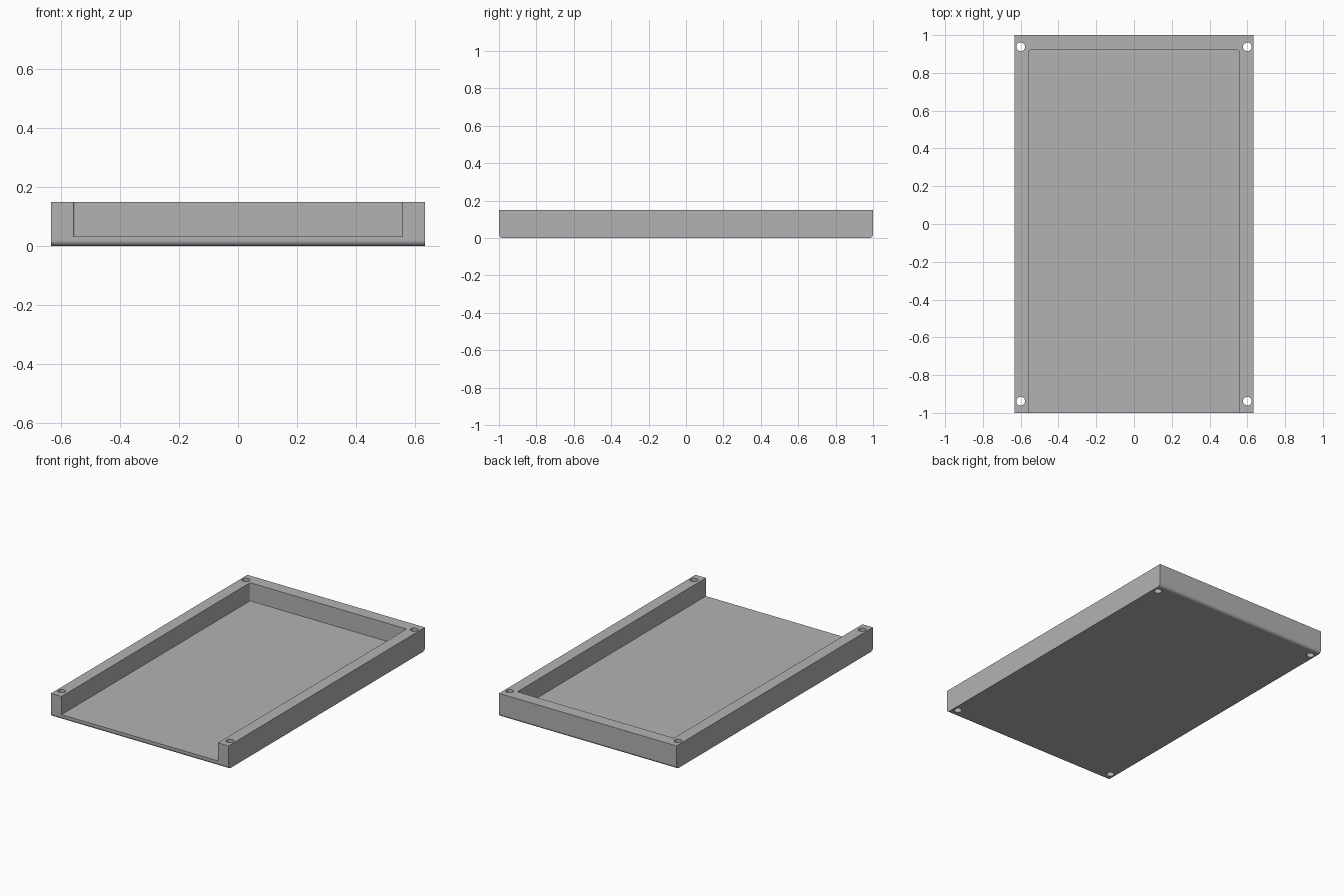
import bpy, bmesh, math

old = bpy.data.objects.get("Cube")
if old:
    bpy.data.objects.remove(old, do_unlink=True)

# Overall sizes
HALF_W, HALF_L, HEIGHT = 0.633, 1.0, 0.15
FLOOR, INNER_X, INNER_BACK = 0.033, 0.558, 0.92
EDGE_R, CORNER_R = 0.02, 0.008
HOLE_X, HOLE_Y, HOLE_R = 0.6, 0.938, 0.023

grey = bpy.data.materials.new("plain grey")
grey.use_nodes = True
colour = (0.45, 0.45, 0.45, 1)
grey.diffuse_color = colour
grey.node_tree.nodes["Principled BSDF"].inputs["Base Color"].default_value = colour


def arc(cx, cy, r, start, end, steps=6):
    """Points along a circular arc, angles in degrees."""
    angles = [math.radians(start + (end - start) * i / steps) for i in range(steps + 1)]
    return [(cx + r * math.cos(a), cy + r * math.sin(a)) for a in angles]


def prism(name, outline, direction):
    """Extrude a closed 3D outline along a direction."""
    bm = bmesh.new()
    face = bm.faces.new([bm.verts.new(p) for p in outline])
    ext = bmesh.ops.extrude_face_region(bm, geom=[face])
    verts = [v for v in ext["geom"] if isinstance(v, bmesh.types.BMVert)]
    bmesh.ops.translate(bm, verts=verts, vec=direction)
    bmesh.ops.recalc_face_normals(bm, faces=bm.faces)
    mesh = bpy.data.meshes.new(name)
    bm.to_mesh(mesh)
    bm.free()
    obj = bpy.data.objects.new(name, mesh)
    bpy.context.collection.objects.link(obj)
    mesh.materials.append(grey)
    return obj


def cut(target, cutter):
    """Subtract the cutter, then discard it."""
    cutter.hide_render = True
    mod = target.modifiers.new("cut", "BOOLEAN")
    mod.operation = "DIFFERENCE"
    mod.solver = "EXACT"
    mod.object = cutter
    bpy.context.view_layer.objects.active = target
    bpy.ops.object.modifier_apply(modifier=mod.name)
    bpy.data.objects.remove(cutter, do_unlink=True)


# Tray body: side profile with rounded front and back bottom edges
profile = [(HALF_L, HEIGHT), (-HALF_L, HEIGHT)]
profile += arc(-HALF_L + EDGE_R, EDGE_R, EDGE_R, 180, 270)
profile += arc(HALF_L - EDGE_R, EDGE_R, EDGE_R, 270, 360)
tray = prism("tray", [(-HALF_W, y, z) for y, z in profile], (2 * HALF_W, 0, 0))

# Open-fronted recess with slightly rounded back corners
plan = [(-INNER_X, -HALF_L - 0.1), (INNER_X, -HALF_L - 0.1)]
plan += arc(INNER_X - CORNER_R, INNER_BACK - CORNER_R, CORNER_R, 0, 90)
plan += arc(-INNER_X + CORNER_R, INNER_BACK - CORNER_R, CORNER_R, 90, 180)
cut(tray, prism("recess_cutter", [(x, y, FLOOR) for x, y in plan], (0, 0, HEIGHT)))

# Through holes in the four corners
for sx in (-1, 1):
    for sy in (-1, 1):
        ring = arc(sx * HOLE_X, sy * HOLE_Y, HOLE_R, 0, 360, 32)[:-1]
        cut(tray, prism("hole_cutter", [(x, y, -0.1) for x, y in ring], (0, 0, 0.4)))

# Smooth the rounded edges, keep the rest crisp
bpy.ops.object.select_all(action="DESELECT")
tray.select_set(True)
bpy.context.view_layer.objects.active = tray
bpy.ops.object.shade_smooth_by_angle(angle=math.radians(30))
weighted = tray.modifiers.new("even shading", "WEIGHTED_NORMAL")
weighted.keep_sharp = True
